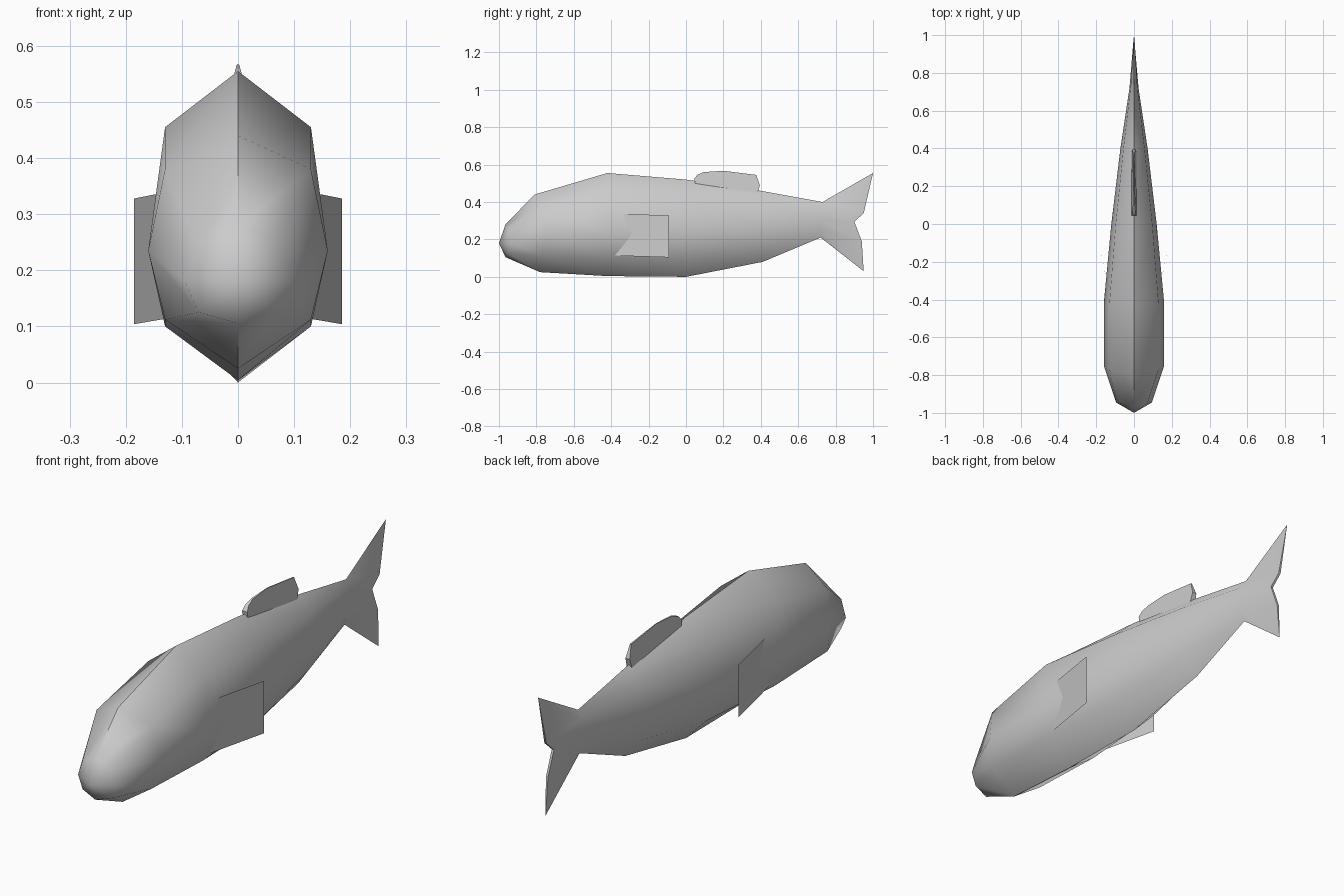
import bpy
from math import radians

if "Cube" in bpy.data.objects:
    bpy.data.objects.remove(bpy.data.objects["Cube"])


def make(name, verts, faces, angle):
    me = bpy.data.meshes.new(name)
    me.from_pydata(verts, [], faces)
    ob = bpy.data.objects.new(name, me)
    bpy.context.collection.objects.link(ob)
    bpy.ops.object.select_all(action='DESELECT')
    ob.select_set(True)
    bpy.context.view_layer.objects.active = ob
    bpy.ops.object.mode_set(mode='EDIT')
    bpy.ops.mesh.select_all(action='SELECT')
    if len(faces) > 1:
        bpy.ops.mesh.normals_make_consistent(inside=False)
    bpy.ops.object.mode_set(mode='OBJECT')
    bpy.ops.object.shade_smooth_by_angle(angle=radians(angle))
    return ob


# Body: eight-sided sections, each listed down one side, ridge to keel, as (x, y, z)
sections = [
    [(0, -.965, .28), (.07, -.95, .25), (.095, -.945, .18), (.07, -.95, .125), (0, -.965, .105)],
    [(0, -.81, .44), (.13, -.77, .38), (.16, -.75, .235), (.13, -.77, .112), (0, -.78, .025)],
    [(0, -.42, .555), (.13, -.42, .455), (.16, -.42, .235), (.13, -.42, .10), (0, -.42, .004)],
    [(0, 0, .52), (.097, 0, .43), (.12, 0, .235), (.097, 0, .10), (0, 0, 0)],
    [(0, .40, .46), (.056, .40, .40), (.072, .40, .265), (.056, .40, .155), (0, .41, .08)],
    [(0, .73, .40), (.018, .725, .365), (.024, .72, .305), (.018, .72, .25), (0, .72, .21)],
    # forked trailing edge of the tail
    [(0, 1, .555), (.005, .95, .34), (.005, .90, .295), (.005, .94, .19), (0, .95, .03)],
]
verts, faces = [], []
for s in sections:
    verts += s + [(-x, y, z) for x, y, z in s[3:0:-1]]
for r in range(len(sections) - 1):
    for i in range(8):
        j = (i + 1) % 8
        faces.append((r * 8 + i, r * 8 + j, r * 8 + 8 + j, r * 8 + 8 + i))
nose = len(verts)
verts.append((0, -1, .18))
faces += [(nose, i, (i + 1) % 8) for i in range(8)]
t = (len(sections) - 1) * 8
faces += [(t, t + 1, t + 7), (t + 1, t + 2, t + 6, t + 7),
          (t + 2, t + 3, t + 5, t + 6), (t + 3, t + 4, t + 5)]
make("fish_body", verts, faces, 50)

# Dorsal fin: side outline, thick at the base and thin at the rim
outline = [(.05, .49, .013), (.045, .525, .012), (.06, .545, .008), (.095, .56, .004),
           (.2, .567, .002), (.375, .545, .003), (.395, .49, .01), (.38, .44, .013)]
n = len(outline)
verts = [(s * w, y, z) for s in (1, -1) for y, z, w in outline]
faces = [tuple(range(n)), tuple(range(2 * n - 1, n - 1, -1))]
faces += [(i, (i + 1) % n, n + (i + 1) % n, n + i) for i in range(n)]
make("dorsal_fin", verts, faces, 30)

# Pectoral fins: flat upright sheets flaring outwards to the rear
for side, s in (("right", 1), ("left", -1)):
    make("pectoral_fin_" + side,
         [(s * .115, -.46, .116), (s * .185, -.09, .104),
          (s * .185, -.09, .328), (s * .139, -.335, .337)],
         [(0, 1, 2, 3)], 30)
